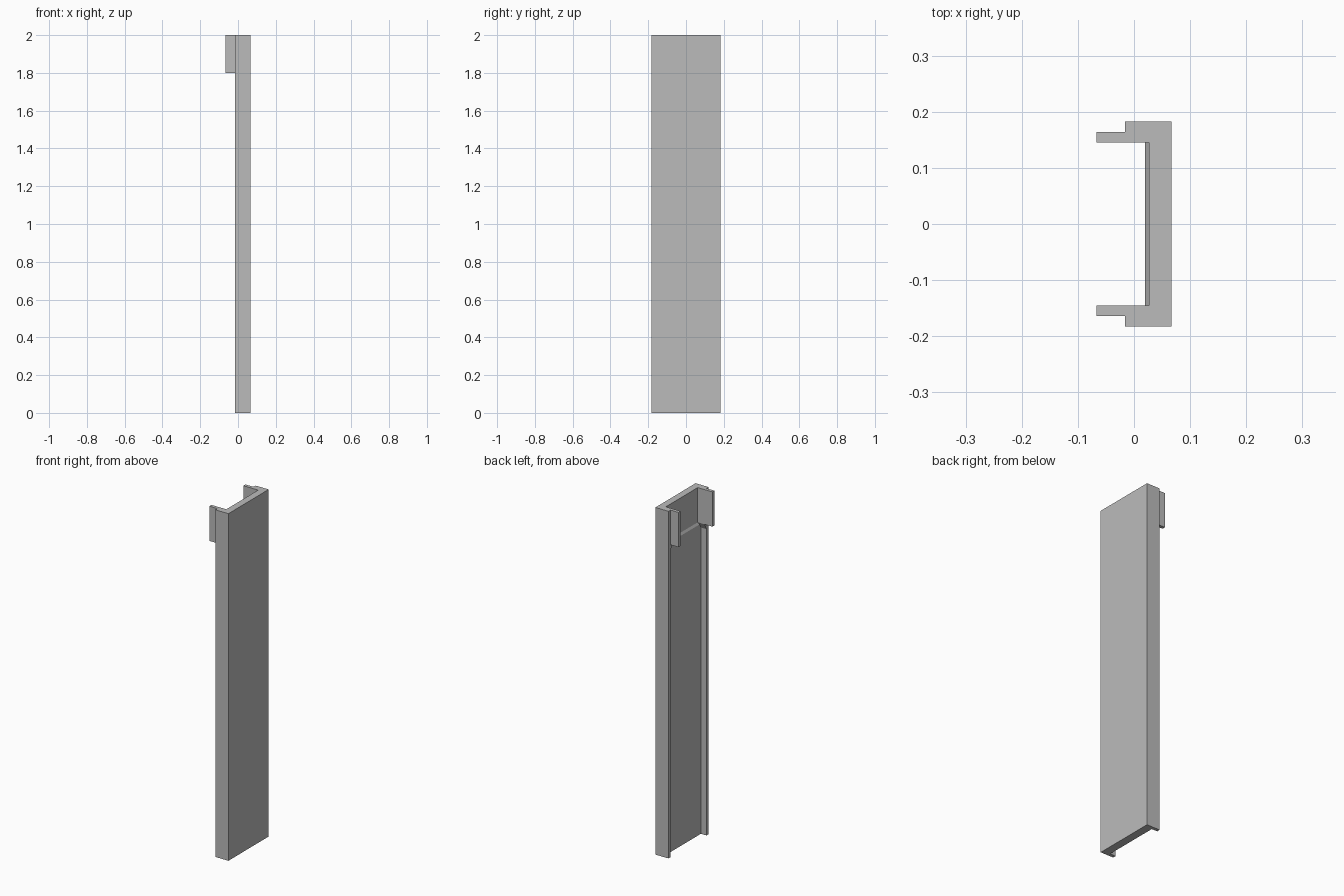
import bpy
import bmesh
from mathutils import Vector

if "Cube" in bpy.data.objects:
    bpy.data.objects.remove(bpy.data.objects["Cube"], do_unlink=True)

# Single plain grey
grey = bpy.data.materials.new("plain_grey")
grey.use_nodes = True
colour = (0.5, 0.5, 0.5, 1)
grey.diffuse_color = colour
grey.node_tree.nodes["Principled BSDF"].inputs["Base Color"].default_value = colour

HEIGHT = 2.0
FACE, LIP, TAB_END = 0.067, -0.016, -0.067     # x of outer face, flange lip, tab end
WEB_TOP, WEB_LOW = 0.027, 0.02                 # x of the inner web surface
OUTER, MID, INNER = 0.183, 0.164, 0.145        # y of flange and cheek surfaces
TAB_BASE = 1.8


def extrude(name, points, offset):
    """Prism from a closed 3D outline pushed along offset."""
    bm = bmesh.new()
    face = bm.faces.new([bm.verts.new(p) for p in points])
    result = bmesh.ops.extrude_face_region(bm, geom=[face], use_keep_orig=True)
    moved = [g for g in result["geom"] if isinstance(g, bmesh.types.BMVert)]
    bmesh.ops.translate(bm, verts=moved, vec=Vector(offset))
    bmesh.ops.recalc_face_normals(bm, faces=bm.faces)
    mesh = bpy.data.meshes.new(name)
    bm.to_mesh(mesh)
    bm.free()
    mesh.materials.append(grey)
    obj = bpy.data.objects.new(name, mesh)
    bpy.context.collection.objects.link(obj)
    return obj


# Full-height channel: web with two thin flanges
half = [(FACE, OUTER), (LIP, OUTER), (LIP, MID), (WEB_TOP, MID)]
outline = half + [(x, -y) for x, y in reversed(half)]
extrude("channel", [(x, y, 0) for x, y in outline], (0, 0, HEIGHT))

# Thicker lower web, ending in a small sloped ledge
lining = [(WEB_TOP, 0), (WEB_LOW, 0), (WEB_LOW, TAB_BASE - 0.013), (WEB_TOP, TAB_BASE)]
extrude("web_lining", [(x, -MID, z) for x, z in lining], (0, 2 * MID, 0))

# Cheeks lining the flanges at the top, with tabs reaching past the lip
for side, label in ((1, "back"), (-1, "front")):
    cheek = [(INNER, HEIGHT), (MID, HEIGHT), (MID, TAB_BASE - 0.035), (INNER, TAB_BASE)]
    extrude(label + "_cheek", [(WEB_TOP, side * y, z) for y, z in cheek],
            (LIP - WEB_TOP, 0, 0))
    tab = [(INNER, HEIGHT), (MID, HEIGHT), (MID, TAB_BASE), (INNER, TAB_BASE)]
    extrude(label + "_tab", [(LIP, side * y, z) for y, z in tab],
            (TAB_END - LIP, 0, 0))
